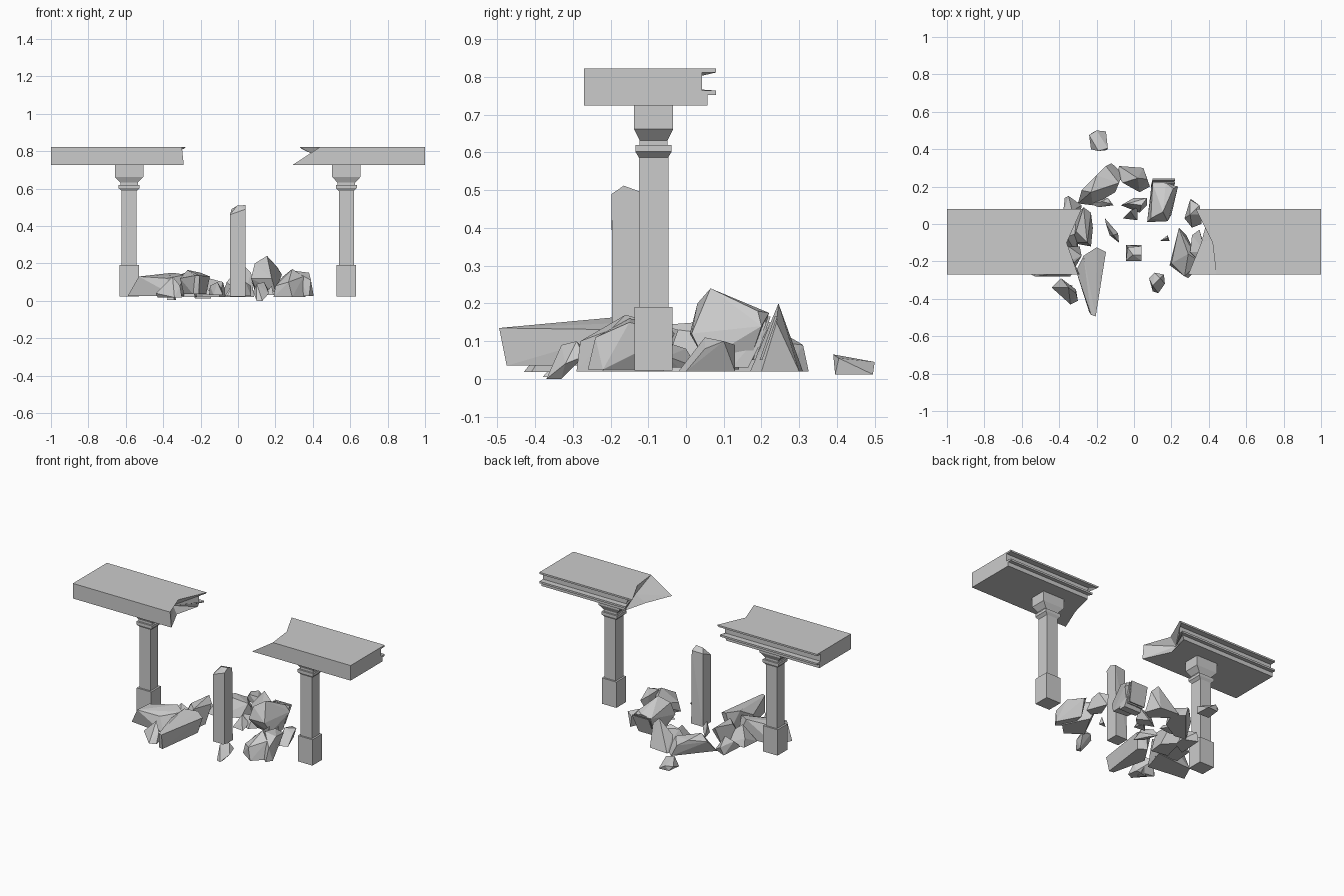
import bpy, bmesh


def finish(name, bm):
    bmesh.ops.recalc_face_normals(bm, faces=bm.faces)
    me = bpy.data.meshes.new(name)
    bm.to_mesh(me)
    bm.free()
    ob = bpy.data.objects.new(name, me)
    bpy.context.collection.objects.link(ob)
    return ob


def column(name, cx, cy=-0.086):
    """Loft of rectangles: (z, half width, half depth)."""
    rings = [(.022, .052, .050), (.19, .052, .050), (.19, .040, .039), (.587, .040, .039),
             (.602, .056, .048), (.620, .056, .048), (.620, .047, .037), (.632, .047, .037),
             (.662, .076, .052), (.725, .076, .052)]
    bm = bmesh.new()
    loops = [[bm.verts.new((cx + sx * hx, cy + sy * hy, z))
              for sx, sy in ((-1, -1), (1, -1), (1, 1), (-1, 1))] for z, hx, hy in rings]
    for a, b in zip(loops, loops[1:]):
        for i in range(4):
            j = (i + 1) % 4
            bm.faces.new((a[i], a[j], b[j], b[i]))
    bm.faces.new(loops[0])
    bm.faces.new(loops[-1])
    return finish(name, bm)


# Moulded slab section (y, z): flat front, two lips along the back
SECTION = [(-.27, .725), (-.27, .823), (-.1, .823), (.08, .823), (.08, .812), (.043, .812),
           (.043, .764), (.08, .764), (.08, .752), (.057, .752), (.057, .725), (-.1, .725)]


def slab(name, outer_x, broken_x, core):
    """Section swept from the clean end to a ragged end, capped by a fan to a core point."""
    bm = bmesh.new()
    a = [bm.verts.new((outer_x, y, z)) for y, z in SECTION]
    b = [bm.verts.new((x, y, z)) for x, (y, z) in zip(broken_x, SECTION)]
    c = bm.verts.new(core)
    for i in range(len(a)):
        j = (i + 1) % len(a)
        bm.faces.new((a[i], a[j], b[j], b[i]))
        bm.faces.new((b[i], b[j], c))
    bm.faces.new(a)
    return finish(name, bm)


def chunk(name, z0, foot, peaks):
    """Faceted stone: convex hull of a footprint at z0 and raised corner points."""
    bm = bmesh.new()
    for p in [(x, y, z0) for x, y in foot] + peaks:
        bm.verts.new(p)
    res = bmesh.ops.convex_hull(bm, input=bm.verts)
    loose = [v for v in bm.verts if not v.link_faces]
    bmesh.ops.delete(bm, geom=loose, context='VERTS')
    bmesh.ops.dissolve_limit(bm, angle_limit=.05, verts=bm.verts, edges=bm.edges)
    return finish(name, bm)


# Columns and broken lintel slabs
column("column_left", -.582)
column("column_right", .579)
slab("slab_left", -1, [-.29, -.30, -.36, -.28, -.29, -.31, -.31, -.30, -.30, -.32, -.33, -.37],
     (-.40, -.10, .775))
slab("slab_right", 1, [.29, .44, .42, .33, .34, .38, .40, .38, .38, .40, .40, .36],
     (.42, -.08, .775))

# Standing post stump with a snapped top
chunk("post_stump", .022, [(-.043, -.195), (.041, -.195), (.041, -.112), (-.043, -.112)],
      [(-.043, -.197, .46), (.041, -.197, .49), (.041, -.165, .512), (-.005, -.165, .508),
       (-.035, -.125, .49), (.041, -.118, .495)])

# Rubble at the back
chunk("rubble_far_block", .012, [(-.23, .40), (-.145, .395), (-.15, .495), (-.22, .49)],
      [(-.24, .475, .04), (-.20, .50, .045), (-.14, .405, .055), (-.19, .39, .065)])
chunk("rubble_back_left", .02, [(-.30, .11), (-.12, .325), (-.06, .27), (-.10, .17), (-.22, .10)],
      [(-.28, .18, .10), (-.23, .17, .14), (-.20, .26, .12), (-.15, .31, .09), (-.08, .22, .10)])
chunk("rubble_back_spike", .02, [(-.09, .26), (-.08, .31), (.05, .30), (.085, .20), (.03, .17)],
      [(.02, .245, .20), (.07, .24, .15), (-.06, .22, .10)])
chunk("rubble_big_block", .05, [(.10, .06), (.20, .05), (.20, .17), (.09, .18)],
      [(.07, .01, .12), (.18, .015, .12), (.09, .03, .20), (.155, .065, .24),
       (.21, .19, .18), (.235, .20, .14), (.10, .215, .16), (.17, .22, .175)])
for i, d in enumerate((.012, .030)):   # moulding lips still on the big block
    chunk(f"rubble_moulding_{i}", .05,
          [(.09, .165 + d), (.20, .165 + d), (.20, .172 + d), (.09, .172 + d)],
          [(.10, .205 + d, .165), (.22, .205 + d, .165), (.22, .212 + d, .165),
           (.10, .212 + d, .165)])
chunk("rubble_moulding_core", .03, [(.09, .12), (.21, .12), (.21, .165), (.09, .165)],
      [(.10, .225, .15), (.21, .225, .15), (.20, .12, .16), (.10, .12, .16)])

# Small stones in the middle
chunk("rubble_mid_a", .025, [(-.07, .10), (.0, .14), (.07, .10), (.03, .06)],
      [(-.03, .11, .09), (.04, .10, .10), (.07, .14, .08)])
chunk("rubble_mid_b", .025, [(-.06, .03), (.0, .08), (.02, .02)],
      [(-.02, .07, .10), (.0, .04, .06), (.02, .09, .05)])
chunk("rubble_mid_c", .03, [(-.24, .11), (-.14, .14), (-.11, .10), (-.19, .09)],
      [(-.17, .12, .06), (-.13, .11, .055)])
chunk("rubble_mid_d", .03, [(-.155, .03), (-.12, -.02), (-.08, -.10), (-.13, -.06)],
      [(-.15, .0, .08), (-.11, -.06, .10), (-.085, -.05, .06)])

# Rubble on the left
chunk("rubble_left_tall", .02, [(-.34, -.10), (-.23, -.12), (-.22, -.02), (-.30, .05)],
      [(-.31, -.04, .14), (-.25, -.10, .14), (-.23, .06, .12), (-.27, .09, .155)])
chunk("rubble_left_back", .02, [(-.38, -.02), (-.29, .03), (-.28, .10), (-.37, .14)],
      [(-.35, .15, .07), (-.33, .07, .11), (-.38, .05, .08)])
chunk("rubble_left_slab", .025, [(-.59, -.25), (-.34, -.28), (-.29, -.12), (-.54, -.14)],
      [(-.53, -.28, .13), (-.38, -.26, .12), (-.28, -.17, .14), (-.35, -.12, .15),
       (-.52, -.17, .13)])
chunk("rubble_left_shard", .03, [(-.43, -.12), (-.30, -.17), (-.30, .0), (-.42, .0)],
      [(-.36, -.07, .14), (-.31, -.05, .10), (-.41, -.02, .08)])
chunk("rubble_left_wedge", .035, [(-.29, -.25), (-.24, -.47), (-.21, -.475), (-.17, -.17),
                                  (-.22, -.14)],
      [(-.31, -.25, .12), (-.23, -.485, .135), (-.205, -.495, .135), (-.15, -.15, .13),
       (-.20, -.125, .15), (-.27, -.17, .165)])
chunk("rubble_front_left", .018, [(-.43, -.33), (-.34, -.43), (-.30, -.41), (-.31, -.35)],
      [(-.44, -.34, .04), (-.39, -.29, .09), (-.35, -.34, .13), (-.31, -.37, .08)])
chunk("rubble_front_left_chip", .005, [(-.38, -.35), (-.34, -.38), (-.33, -.33)],
      [(-.36, -.32, .07)])

# Rubble on the right
chunk("rubble_front_right", .0, [(.10, -.36), (.13, -.37), (.13, -.33)],
      [(.08, -.29, .05), (.11, -.26, .07), (.16, -.27, .06), (.165, -.32, .04),
       (.10, -.33, .09), (.14, -.29, .10)])
chunk("rubble_right_back", .02, [(.27, .03), (.31, -.02), (.36, .0), (.31, .13)],
      [(.30, .13, .09), (.35, .10, .10), (.30, .05, .11), (.36, .05, .08)])
chunk("rubble_right_mid", .02, [(.19, -.22), (.29, -.29), (.36, -.22), (.28, -.06)],
      [(.20, -.21, .08), (.24, -.02, .13), (.29, -.16, .17), (.35, -.20, .13),
       (.27, -.28, .10)])
chunk("rubble_right_slab", .025, [(.33, -.08), (.31, -.19), (.38, -.26), (.405, -.22)],
      [(.31, -.06, .15), (.35, -.03, .12), (.38, -.15, .15), (.39, -.24, .11),
       (.30, -.15, .16)])
chunk("rubble_right_chip", .03, [(.14, -.09), (.19, -.09), (.18, -.06)], [(.18, -.075, .08)])
